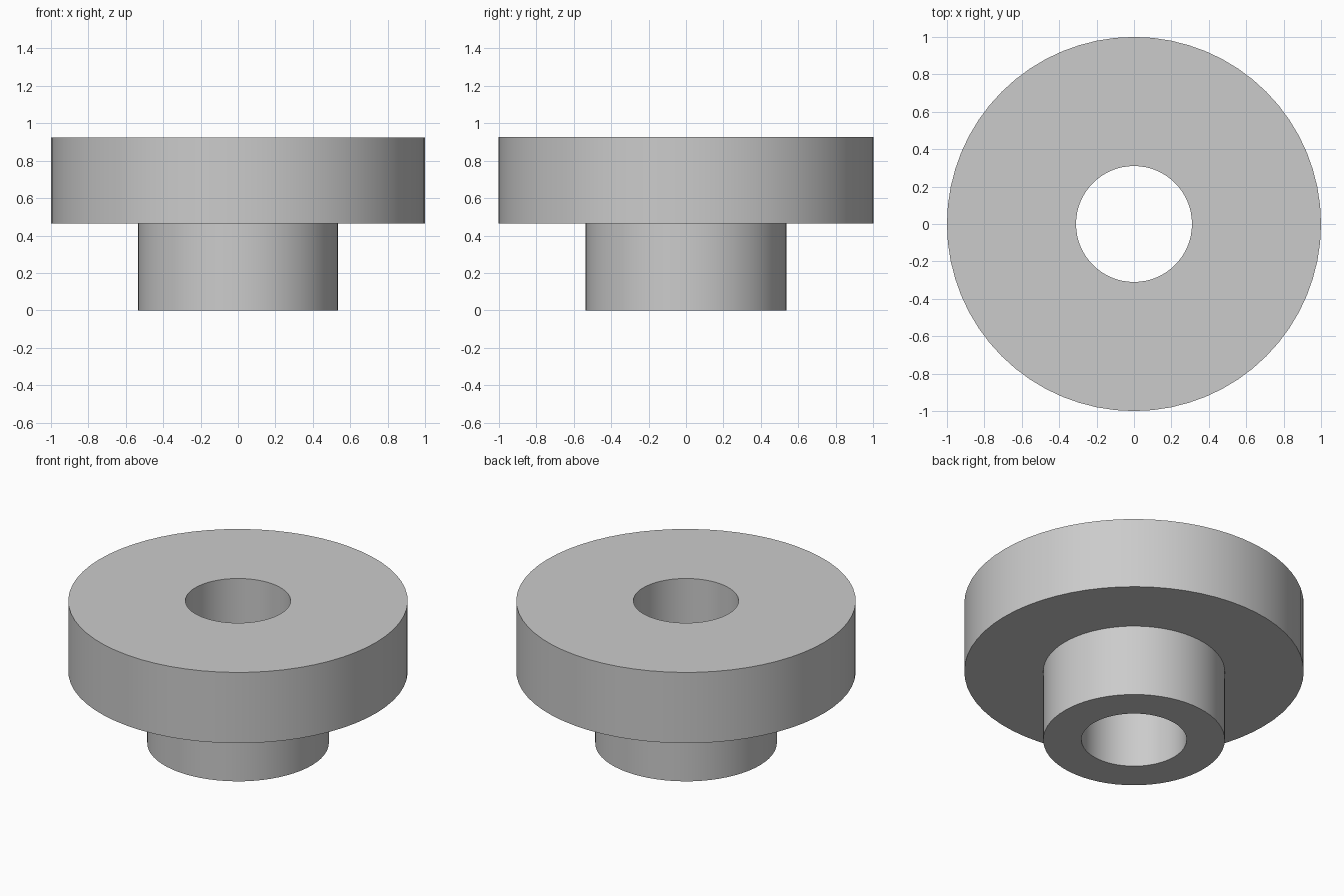
import bpy
import math

SEGMENTS = 64
HOLE, HUB, FLANGE = 0.31, 0.535, 1.0
STEP, TOP = 0.465, 0.925

cube = bpy.data.objects.get("Cube")
if cube:
    bpy.data.objects.remove(cube, do_unlink=True)

# Plain grey material
grey = bpy.data.materials.new("grey")
grey.use_nodes = True
colour = (0.6, 0.6, 0.6, 1)
grey.diffuse_color = colour
grey.node_tree.nodes["Principled BSDF"].inputs["Base Color"].default_value = colour


def lathe(name, profile):
    """Revolve a closed (radius, height) profile, listed counter-clockwise, about z."""
    n = len(profile)
    verts, faces = [], []
    for s in range(SEGMENTS):
        a = math.tau * s / SEGMENTS
        verts += [(r * math.cos(a), r * math.sin(a), z) for r, z in profile]
        t = (s + 1) % SEGMENTS
        for i in range(n):
            j = (i + 1) % n
            faces.append((s * n + i, t * n + i, t * n + j, s * n + j))
    mesh = bpy.data.meshes.new(name)
    mesh.from_pydata(verts, [], faces)
    mesh.materials.append(grey)
    obj = bpy.data.objects.new(name, mesh)
    bpy.context.collection.objects.link(obj)
    return obj


# Flanged bushing: narrow hub below, wide flange above, bore right through
bushing = lathe("flanged_bushing", [
    (HOLE, 0), (HUB, 0), (HUB, STEP),
    (FLANGE, STEP), (FLANGE, TOP), (HOLE, TOP),
])

# Smooth round walls with crisp rims
bpy.ops.object.select_all(action="DESELECT")
bushing.select_set(True)
bpy.context.view_layer.objects.active = bushing
bpy.ops.object.shade_smooth_by_angle(angle=math.radians(30))
